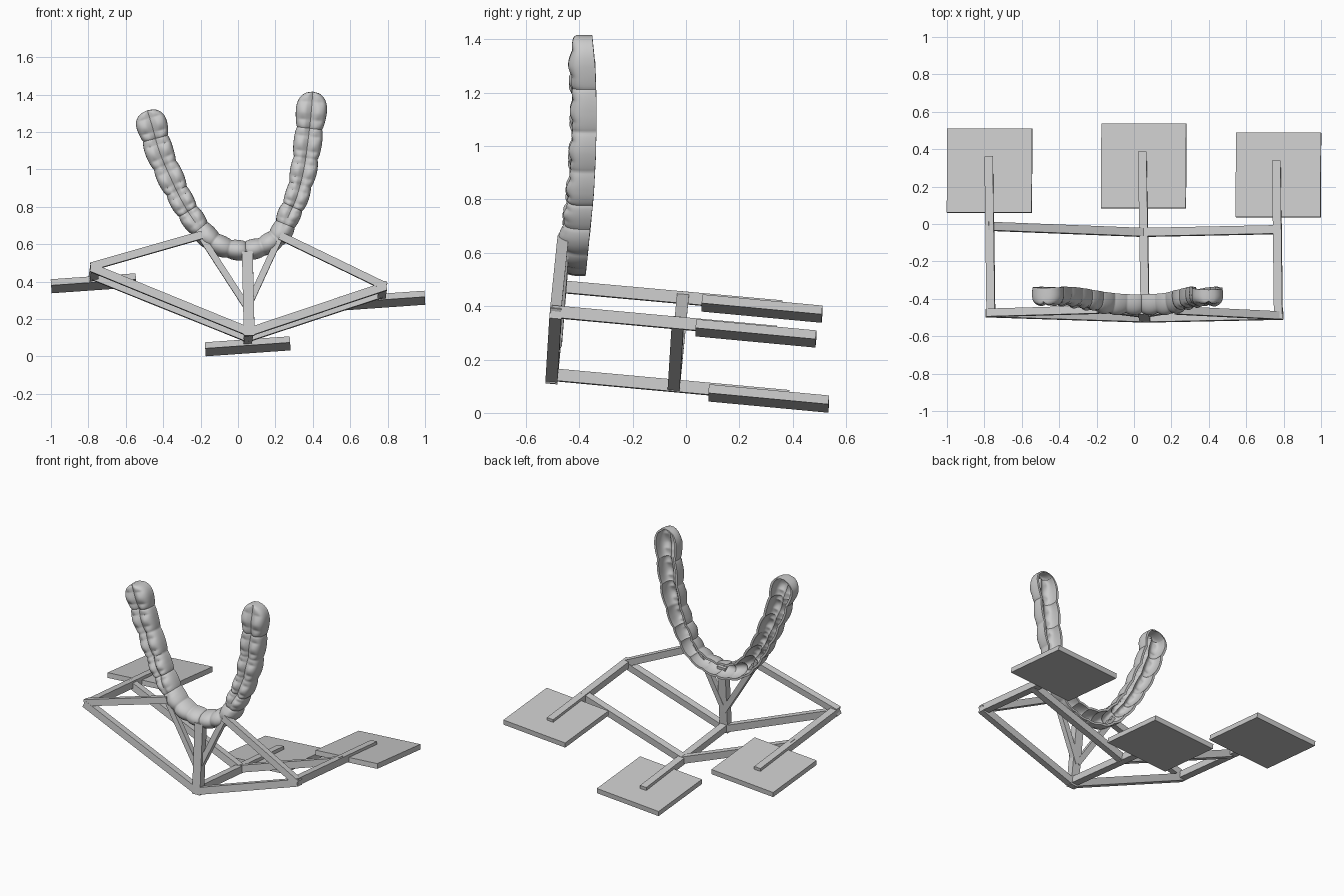
import bpy, bmesh, math
from mathutils import Vector, Matrix

if "Cube" in bpy.data.objects:
    bpy.data.objects.remove(bpy.data.objects["Cube"])

# Tilted frame shared by the whole model
X = Vector((1, 0, .07)).normalized()
Y = Vector((0, 1, -.094)).normalized()
Z = X.cross(Y).normalized()
Y = Z.cross(X)


def finish(name, bm):
    bmesh.ops.recalc_face_normals(bm, faces=bm.faces)
    me = bpy.data.meshes.new(name)
    bm.to_mesh(me)
    bm.free()
    ob = bpy.data.objects.new(name, me)
    bpy.context.collection.objects.link(ob)
    return ob


def box(name, centre, axes, size):
    m = Matrix([a * s for a, s in zip(axes, size)]).transposed().to_4x4()
    m.translation = centre
    bm = bmesh.new()
    bmesh.ops.create_cube(bm, size=1, matrix=m)
    return finish(name, bm)


def bar(name, p, q, ref, w=.045, h=.045):
    """Square bar from p to q; h is measured along ref, w across it."""
    p, q = Vector(p), Vector(q)
    d = (q - p).normalized()
    side = ref.cross(d).normalized()
    return box(name, (p + q) / 2, (d, side, d.cross(side)), ((q - p).length, w, h))


# Three square plates with a long rail each
for side, plate, front, back in (
        ("left", (-.772, .285, .391), (-.765, -.49, .475), (-.776, .36, .398)),
        ("centre", (.052, .31, .054), (.06, -.52, .145), (.045, .385, .062)),
        ("right", (.772, .262, .298), (.772, -.505, .38), (.762, .338, .303))):
    box(side + "_plate", Vector(plate), (X, Y, Z), (.455, .452, .033))
    bar(side + "_rail", front, back, Z)

# Front and back V-shaped cross bars
for row, l, c, r in (
        ("front", (-.785, -.475, .475), (.06, -.503, .13), (.79, -.488, .375)),
        ("back", (-.785, -.012, .435), (.05, -.045, .1), (.78, -.03, .34))):
    bar(row + "_left_cross_bar", l, c, Y)
    bar(row + "_right_cross_bar", c, r, Y)

# Struts that carry the arch
bar("centre_post", (.06, -.505, .11), (.05, -.462, .56), Y, .058, .045)
bar("left_strut", (-.785, -.475, .48), (-.19, -.458, .65), Y, .042, .042)
bar("right_strut", (.79, -.49, .372), (.225, -.462, .645), Y, .042, .042)
bar("left_brace", (.05, -.482, .26), (-.19, -.452, .63), Y, .035, .035)
bar("right_brace", (.05, -.482, .26), (.225, -.454, .64), Y, .035, .035)

# Dental arch: tooth centres in x, z (with one extra point at each end)
PATH = [(-.505, 1.38), (-.46, 1.235), (-.42, 1.095), (-.358, .95), (-.297, .825),
        (-.238, .73), (-.168, .645), (-.09, .59), (0, .568), (.083, .573), (.168, .605),
        (.232, .665), (.272, .755), (.313, .85), (.35, .99), (.372, 1.135),
        (.392, 1.31), (.405, 1.50)]
HALF = [.09, .082, .078, .07, .068, .065, .062, .06]
HALF = HALF + HALF[::-1]
# back rim and biting surface: z, rim y, top y
DEPTH = [(.5, -.385, -.482), (.6, -.372, -.488), (.72, -.358, -.468), (.85, -.345, -.452),
         (1, -.337, -.442), (1.15, -.335, -.438), (1.3, -.34, -.445), (1.42, -.352, -.435)]
TEETH = 16
WALL = .016


def path(k):
    """Catmull-Rom point and tangent at tooth number k."""
    t = k + 1
    i = min(max(int(math.floor(t)), 0), len(PATH) - 2)
    f = t - i
    pt = [Vector(PATH[min(max(j, 0), len(PATH) - 1)]) for j in range(i - 1, i + 3)]
    a, b = pt[2] - pt[0], 2 * pt[0] - 5 * pt[1] + 4 * pt[2] - pt[3]
    c = 3 * pt[1] - pt[0] - 3 * pt[2] + pt[3]
    pos = .5 * (2 * pt[1] + a * f + b * f * f + c * f ** 3)
    return pos, (.5 * (a + 2 * b * f + 3 * c * f * f)).normalized()


def lerp_depth(z):
    z = min(max(z, DEPTH[0][0]), DEPTH[-1][0])
    for a, b in zip(DEPTH, DEPTH[1:]):
        if z <= b[0]:
            f = (z - a[0]) / (b[0] - a[0])
            return a[1] + (b[1] - a[1]) * f, a[2] + (b[2] - a[2]) * f


def section(k, inset, n):
    """Half-round cross-section of the tray at tooth number k, open to the back."""
    kk = min(max(k, 0), TEETH - 1)
    i = min(int(kk), TEETH - 2)
    half = HALF[i] + (HALF[i + 1] - HALF[i]) * (kk - i)
    molar = min(max((abs(kk - 7.5) - 2.5) / 1.5, 0), 1)
    bulge = abs(math.cos(math.pi * k)) ** .6
    cusp = abs(math.cos(2 * math.pi * k))
    end = max(k - (TEETH - 1), -k, 0) / .5
    cap = max(1 - end ** 2.6, 0) ** .5
    if end:
        bulge = 1
    pos, tan = path(k)
    nrm = Vector((-tan.y, tan.x))
    rim, top = lerp_depth(pos.y)
    h = max(half * (.84 + .16 * bulge) * cap - inset * cap, 0)
    d = (rim - top) * (.86 + .14 * bulge) * (.72 + .28 * cap) - inset
    e = .95 - .3 * molar
    out = []
    for j in range(n + 1):
        a = math.pi * j / n
        c, s = math.cos(a), math.sin(a)
        u = math.copysign(abs(c) ** e, c) * (1 - .1 * (1 - s) ** 2)
        v = max(s, 0) ** e
        groove = molar * cap * (.022 * math.exp(-(u / .22) ** 2)
                                + .012 * (1 - cusp) * math.exp(-((abs(u) - .5) / .3) ** 2))
        p = pos + nrm * u * h
        out.append(Vector((p.x, rim - d * v + groove * v, p.y)))
    return out


N, STEPS = 26, 320
bm = bmesh.new()
rings = []
for s in range(STEPS + 1):
    # denser samples near the rounded ends
    f = s / STEPS
    f = f - .06 * math.sin(2 * math.pi * f)
    outer = section(-.5 + TEETH * f, 0, N)
    inner = section(-.38 + (TEETH - .24) * f, WALL, N)
    rings.append([bm.verts.new(p) for p in outer + inner[::-1]])
for a, b in zip(rings, rings[1:]):
    for j in range(len(a)):
        m = (j + 1) % len(a)
        bm.faces.new((a[j], a[m], b[m], b[j]))
bmesh.ops.remove_doubles(bm, verts=bm.verts, dist=.0002)
arch = finish("dental_arch_tray", bm)
bpy.context.view_layer.objects.active = arch
arch.select_set(True)
bpy.ops.object.shade_smooth_by_angle(angle=math.radians(40))
